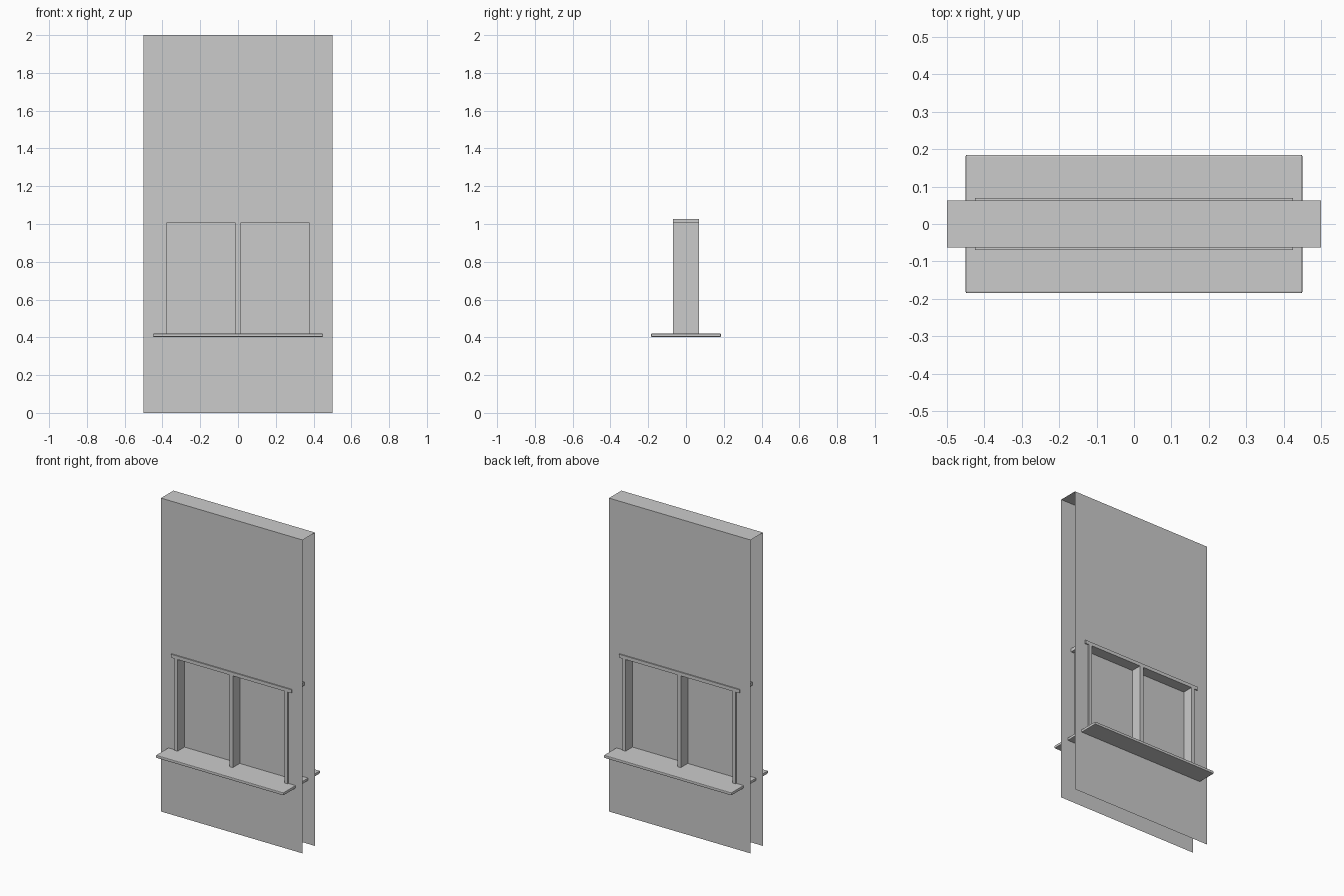
import bpy, bmesh

if "Cube" in bpy.data.objects:
    bpy.data.objects.remove(bpy.data.objects["Cube"])

grey = bpy.data.materials.new("plain grey")
grey.diffuse_color = (0.6, 0.6, 0.6, 1)
grey.use_nodes = True
grey.node_tree.nodes["Principled BSDF"].inputs["Base Color"].default_value = grey.diffuse_color

WALL_Y = 0.0625                 # half thickness of the wall
HOLE_X, HOLE_Z0, HOLE_Z1 = 0.39, 0.412, 1.015


def finish(name, bm):
    mesh = bpy.data.meshes.new(name)
    bm.to_mesh(mesh)
    bm.free()
    mesh.materials.append(grey)
    obj = bpy.data.objects.new(name, mesh)
    bpy.context.collection.objects.link(obj)
    return obj


def box(name, x0, x1, y, z0, z1):
    bm = bmesh.new()
    bmesh.ops.create_cube(bm, size=1)
    for v in bm.verts:
        v.co = ((x0 + x1) / 2 + v.co.x * (x1 - x0),
                v.co.y * 2 * y,
                (z0 + z1) / 2 + v.co.z * (z1 - z0))
    return finish(name, bm)


def quad(bm, corners):
    return bm.faces.new([bm.verts.new(c) for c in corners])


def upright(bm, x0, x1, z0, z1, y, facing):
    pts = [(x0, y, z0), (x1, y, z0), (x1, y, z1), (x0, y, z1)]
    quad(bm, pts if facing < 0 else pts[::-1])


# Wall: two thin sheets with a window opening, joined by a top cap, open ends and base
bm = bmesh.new()
for side in (-1, 1):
    y = side * WALL_Y
    upright(bm, -0.5, 0.5, 0, HOLE_Z0, y, side)
    upright(bm, -0.5, 0.5, HOLE_Z1, 2, y, side)
    upright(bm, -0.5, -HOLE_X, HOLE_Z0, HOLE_Z1, y, side)
    upright(bm, HOLE_X, 0.5, HOLE_Z0, HOLE_Z1, y, side)
quad(bm, [(-0.5, -WALL_Y, 2), (0.5, -WALL_Y, 2), (0.5, WALL_Y, 2), (-0.5, WALL_Y, 2)])
bmesh.ops.remove_doubles(bm, verts=bm.verts, dist=1e-5)
finish("wall", bm)

# Window panes on the centre plane
bm = bmesh.new()
for x0, x1 in ((-0.38, -0.0125), (0.0125, 0.38)):
    upright(bm, x0, x1, 0.42, 1.005, 0, -1)
finish("window_panes", bm)

# Posts and header run through the full depth
for name, x0, x1 in (("left_post", -0.4, -0.378),
                     ("middle_post", -0.0125, 0.0125),
                     ("right_post", 0.378, 0.4)):
    box(name, x0, x1, 0.07, 0.42, 1.005)
box("header", -0.425, 0.425, 0.07, 1.005, 1.027)

# Wide sill with softened edges
sill = box("sill", -0.45, 0.45, 0.185, 0.402, 0.42)
bevel = sill.modifiers.new("soft edges", 'BEVEL')
bevel.width = 0.004
bevel.segments = 2
